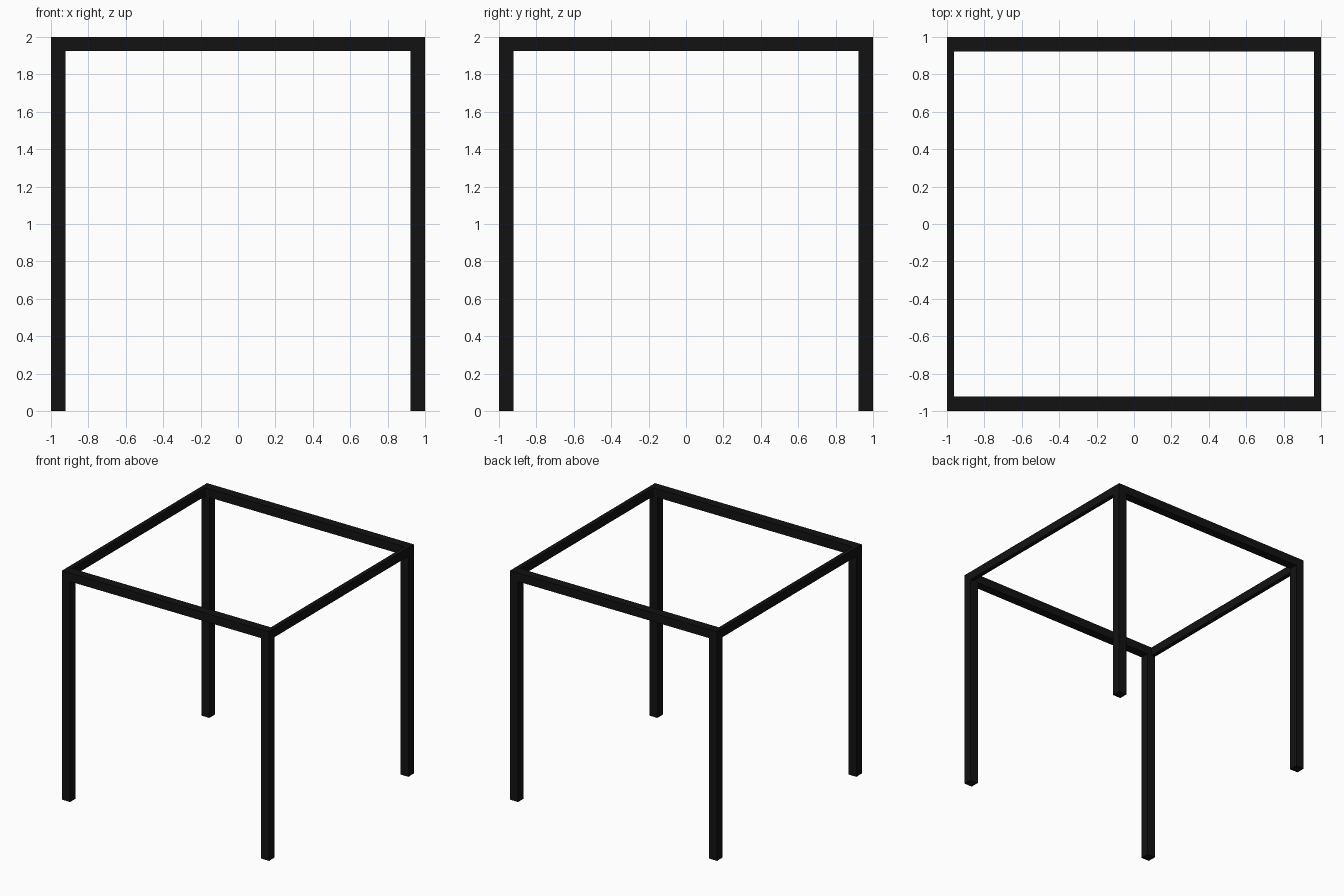
import bpy

if "Cube" in bpy.data.objects:
    bpy.data.objects.remove(bpy.data.objects["Cube"])

T = 0.078   # leg and wide beam width
H = 0.075   # beam height
S = 0.037   # slim side beam thickness

black = bpy.data.materials.new("black_paint")
black.diffuse_color = (0.006, 0.006, 0.006, 1)
black.use_nodes = True
black.node_tree.nodes["Principled BSDF"].inputs["Base Color"].default_value = black.diffuse_color


def box(name, lo, hi):
    bpy.ops.mesh.primitive_cube_add(size=1, location=[(a + b) / 2 for a, b in zip(lo, hi)])
    ob = bpy.context.object
    ob.name = name
    ob.scale = [b - a for a, b in zip(lo, hi)]
    bpy.ops.object.transform_apply(location=False, rotation=False, scale=True)
    ob.data.materials.append(black)


def span(sign, width):
    # interval of given width lying against the outer face at +-1
    return (1 - width, 1) if sign > 0 else (-1, -1 + width)


# Four square legs reaching up to the beams
for sy, row in ((-1, "front"), (1, "back")):
    y0, y1 = span(sy, T)
    for sx, side in ((-1, "left"), (1, "right")):
        x0, x1 = span(sx, T)
        box(f"{row}_{side}_leg", (x0, y0, 0), (x1, y1, 2 - H))
    # Wide beam along x, across the leg tops
    box(f"{row}_beam", (-1, y0, 2 - H), (1, y1, 2))

# Slim side beams along y, flush with the outside
for sx, side in ((-1, "left"), (1, "right")):
    x0, x1 = span(sx, S)
    box(f"{side}_beam", (x0, -1 + T, 2 - H), (x1, 1 - T, 2))
